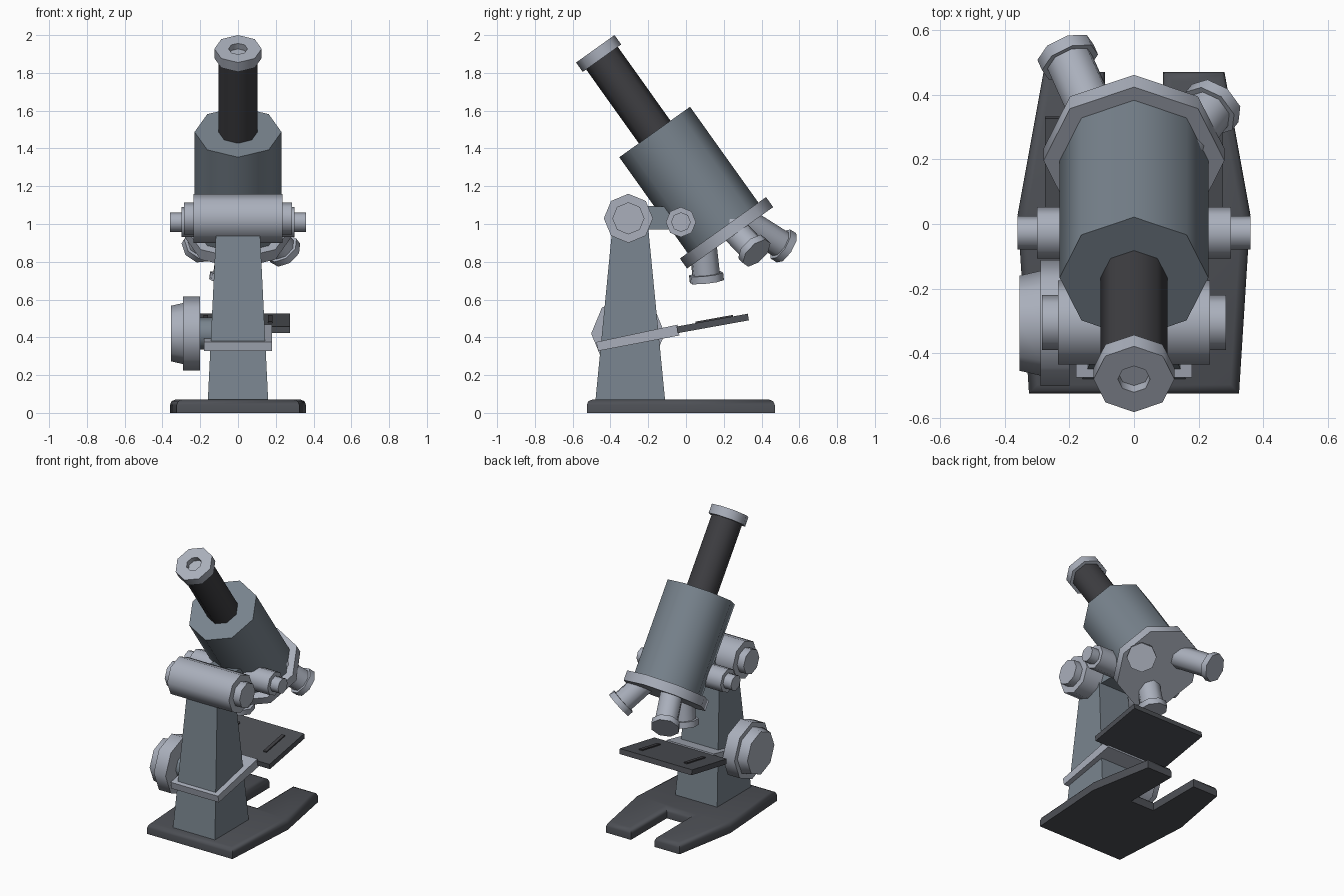
import bpy, bmesh, math
from mathutils import Vector

if "Cube" in bpy.data.objects:
    bpy.data.objects.remove(bpy.data.objects["Cube"])


def material(name, rgb):
    m = bpy.data.materials.new(name)
    m.diffuse_color = (*rgb, 1)
    m.use_nodes = True
    m.node_tree.nodes["Principled BSDF"].inputs["Base Color"].default_value = m.diffuse_color
    return m


LIGHT = material("light metal", (0.40, 0.43, 0.50))
MID = material("blue grey", (0.19, 0.23, 0.27))
DARK = material("dark grey", (0.075, 0.08, 0.092))
BLACK = material("near black", (0.048, 0.048, 0.054))


def finish(bm, name, mat, angle=50):
    bmesh.ops.recalc_face_normals(bm, faces=bm.faces[:])
    for f in bm.faces:
        f.smooth = True
    for e in bm.edges:
        e.smooth = e.calc_face_angle(0) < math.radians(angle)
    me = bpy.data.meshes.new(name)
    bm.to_mesh(me)
    bm.free()
    me.materials.append(mat)
    ob = bpy.data.objects.new(name, me)
    bpy.context.collection.objects.link(ob)
    return ob


def lathe(name, profile, origin, axis, ref, mat, sides=8):
    """Revolve (radius, distance) pairs about an axis, capped at both ends."""
    origin, axis, ref = Vector(origin), Vector(axis).normalized(), Vector(ref).normalized()
    side = axis.cross(ref)
    bm = bmesh.new()
    rings = []
    for r, t in profile:
        rings.append([bm.verts.new(origin + axis * t + r * (
            ref * math.cos(2 * math.pi * i / sides) + side * math.sin(2 * math.pi * i / sides)))
            for i in range(sides)])
    for a, b in zip(rings, rings[1:]):
        for i in range(sides):
            j = (i + 1) % sides
            bm.faces.new((a[i], a[j], b[j], b[i]))
    bm.faces.new(rings[0])
    bm.faces.new(rings[-1])
    return finish(bm, name, mat)


def loft(name, lower, upper, mat):
    """Solid between two matching outlines."""
    bm = bmesh.new()
    a = [bm.verts.new(p) for p in lower]
    b = [bm.verts.new(p) for p in upper]
    for i in range(len(a)):
        j = (i + 1) % len(a)
        bm.faces.new((a[i], a[j], b[j], b[i]))
    bm.faces.new(a)
    bm.faces.new(b)
    return finish(bm, name, mat)


def side_slab(name, yz, x0, x1, mat):
    return loft(name, [(x0, y, z) for y, z in yz], [(x1, y, z) for y, z in yz], mat)


def rect(w, y0, y1, z):
    return [(-w, y0, z), (w, y0, z), (w, y1, z), (-w, y1, z)]


# Horseshoe base with rounded top edge
half = [(0.325, -0.525), (0.36, 0.03), (0.28, 0.47), (0.09, 0.47), (0.09, 0.08)]
outline = half + [(-x, y) for x, y in reversed(half)]
bm = bmesh.new()
foot = bm.faces.new([bm.verts.new((x, y, 0)) for x, y in outline])
top = bmesh.ops.extrude_face_region(bm, geom=[foot], use_keep_orig=True)["geom"]
for v in top:
    if isinstance(v, bmesh.types.BMVert):
        v.co.z = 0.07
rim = [e for e in bm.edges if all(v.co.z > 0.06 for v in e.verts)]
bmesh.ops.bevel(bm, geom=rim, offset=0.028, segments=2, profile=0.5, affect='EDGES')
finish(bm, "base", DARK)

# Tapered column
loft("column", rect(0.16, -0.48, -0.11, 0.06), rect(0.115, -0.39, -0.2, 0.98), MID)

# Tilted collar and stage
side_slab("stage_collar", [(-0.475, 0.375), (-0.465, 0.328), (-0.035, 0.41), (-0.045, 0.467)],
          -0.18, 0.18, LIGHT)
side_slab("stage", [(-0.05, 0.457), (-0.045, 0.422), (0.333, 0.49), (0.327, 0.525)],
          -0.275, 0.275, DARK)
for s, n in ((-1, "left"), (1, "right")):
    side_slab(f"stage_clip_{n}", [(0.05, 0.474), (0.05, 0.483), (0.25, 0.519), (0.25, 0.51)],
              s * 0.17 - 0.012, s * 0.17 + 0.012, BLACK)

# Focus knob on the left side
X, Z = (1, 0, 0), (0, 0, 1)
lathe("focus_knob", [(0.147, -0.355), (0.162, -0.29), (0.195, -0.29), (0.195, -0.2)],
      (0, -0.307, 0.42), X, Z, LIGHT)
lathe("focus_shaft", [(0.085, -0.21), (0.085, -0.1)], (0, -0.307, 0.42), X, Z, MID)

# Hinge barrels and joining arm
lathe("main_hinge", [(0.085, -0.285), (0.085, -0.235), (0.13, -0.235), (0.13, 0.235),
                     (0.085, 0.235), (0.085, 0.285)], (0, -0.305, 1.03), X, Z, LIGHT)
lathe("tube_pivot", [(0.052, -0.36), (0.052, -0.3), (0.08, -0.3), (0.08, 0.3),
                     (0.052, 0.3), (0.052, 0.36)], (0, -0.027, 1.01), X, Z, LIGHT)
side_slab("arm", [(-0.3, 1.1), (-0.08, 1.09), (0.02, 1.06), (0.02, 0.97), (-0.3, 0.97)],
          -0.1, 0.1, MID)

# Optical tube, tilted back
t = math.radians(35.5)
D = Vector((0, math.sin(t), -math.cos(t)))
U = Vector((0, math.cos(t), math.sin(t)))
O = Vector((0, -0.166, 1.487))
lathe("body_tube", [(0.23, 0), (0.23, 0.63)], O, D, X, MID)
lathe("eyepiece_tube", [(0.103, -0.5), (0.103, 0.02)], O, D, X, BLACK)
lathe("eyepiece", [(0.125, -0.48), (0.125, -0.541), (0.05, -0.541), (0.05, -0.505)],
      O, D, X, LIGHT)
lathe("nosepiece", [(0.28, 0.623), (0.28, 0.688)], O, D, X, LIGHT)

# Three splayed objectives of different lengths
P = O + D * 0.688
splay = math.radians(30)
for n, deg, length in (("short", 255, 0.135), ("medium", 15, 0.17), ("long", 135, 0.25)):
    a = math.radians(deg)
    radial = Vector(X) * math.cos(a) + U * math.sin(a)
    axis = D * math.cos(splay) + radial * math.sin(splay)
    ref = D.cross(radial)
    lathe(f"objective_{n}", [(0.075, -0.05), (0.075, length - 0.04), (0.093, length - 0.04),
                             (0.093, length)], P + radial * 0.175, axis, ref, LIGHT)
